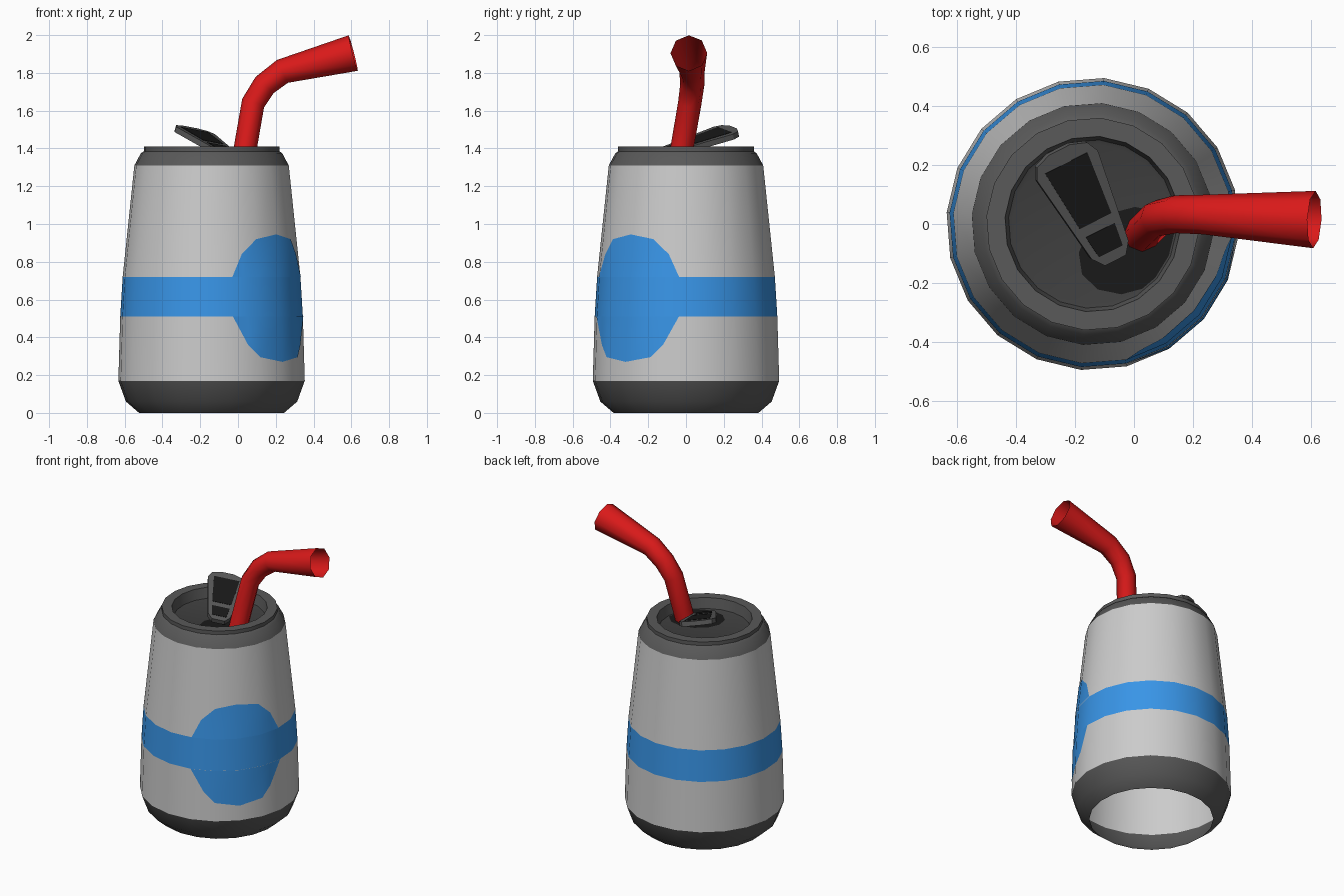
import bpy, bmesh
from math import sin, cos, radians, pi
from mathutils import Vector, Matrix

if "Cube" in bpy.data.objects:
    bpy.data.objects.remove(bpy.data.objects["Cube"])

SIDES, PHASE, CX = 20, radians(13.5), -0.14


def material(name, r, g, b):
    m = bpy.data.materials.new(name)
    m.diffuse_color = (r, g, b, 1)
    m.use_nodes = True
    m.node_tree.nodes["Principled BSDF"].inputs["Base Color"].default_value = m.diffuse_color
    return m


DARK = material("dark_metal", 0.1, 0.1, 0.1)
LID = material("lid_metal", 0.05, 0.05, 0.05)
BLACK = material("black", 0.01, 0.01, 0.01)
BLUE = material("blue", 0.04, 0.3, 0.8)
RED = material("red", 0.7, 0.01, 0.01)


def finish(name, bm, mat=None, angle=30, normals=True):
    if normals:
        bmesh.ops.recalc_face_normals(bm, faces=bm.faces)
    me = bpy.data.meshes.new(name)
    bm.to_mesh(me)
    bm.free()
    ob = bpy.data.objects.new(name, me)
    bpy.context.collection.objects.link(ob)
    if mat:
        me.materials.append(mat)
    bpy.ops.object.select_all(action='DESELECT')
    ob.select_set(True)
    bpy.context.view_layer.objects.active = ob
    bpy.ops.object.shade_smooth_by_angle(angle=radians(angle))
    return ob


def skin(bm, rings, closed=True):
    """Join consecutive point rings with quads."""
    vs = [[bm.verts.new(p) for p in ring] for ring in rings]
    n = len(vs[0])
    for a, b in zip(vs, vs[1:]):
        for i in range(n if closed else n - 1):
            j = (i + 1) % n
            bm.faces.new((a[i], a[j], b[j], b[i]))
    return vs


def circle(r, z):
    return [Vector((CX + r * cos(PHASE + 2 * pi * i / SIDES),
                    r * sin(PHASE + 2 * pi * i / SIDES), z)) for i in range(SIDES)]


def lathe(name, profile, mat=None, cap=False):
    bm = bmesh.new()
    vs = skin(bm, [circle(r, z) for r, z in profile])
    if cap:
        bm.faces.new(vs[-1])
    return finish(name, bm, mat, normals=False)


# Can shell, open underneath
WALL = [(0.495, 0.17), (0.485, 0.51), (0.472, 0.72), (0.41, 1.31)]
lathe("base", [(0.385, 0), (0.455, 0.06), WALL[0]], DARK)
lathe("lower_wall", WALL[:2])
lathe("blue_band", WALL[1:3], BLUE)
lathe("upper_wall", WALL[2:])
lathe("top_rim", [WALL[3], (0.375, 1.375), (0.36, 1.385), (0.36, 1.41),
                  (0.297, 1.41), (0.285, 1.34)], DARK)
lathe("lid", [(0.285, 1.34), (0.27, 1.335)], LID, cap=True)


# Round blue patch following the facets above and below the band
def on_wall(deg, z):
    (r0, z0), (r1, z1) = next((a, b) for a, b in zip(WALL, WALL[1:]) if a[1] <= z <= b[1])
    r = r0 + (r1 - r0) * (z - z0) / (z1 - z0)
    a = radians(deg - 40.5)
    off = (a - PHASE) % (2 * pi / SIDES) - pi / SIDES
    r = r * cos(pi / SIDES) / cos(off) + 0.002
    return (CX + r * cos(a), r * sin(a), z)


UPPER = [(-36, .721), (-29, .84), (-18, .92), (0, .945), (18, .92), (29, .84), (36, .721)]
LOWER = [(-36, .509), (-26, .36), (-18, .295), (0, .27), (18, .295), (26, .36), (36, .509)]
bm = bmesh.new()
skin(bm, [[on_wall(a, 0.72) for a, z in UPPER], [on_wall(a, z) for a, z in UPPER]], False)
skin(bm, [[on_wall(a, z) for a, z in LOWER], [on_wall(a, 0.51) for a, z in LOWER]], False)
finish("blue_patch", bm, BLUE, normals=False)

# Mouth opening on the lid, across the tab direction
bm = bmesh.new()
bmesh.ops.create_circle(bm, cap_ends=True, segments=12, radius=1)
bmesh.ops.transform(bm, verts=bm.verts, matrix=Matrix.Translation((-0.02, -0.09, 1.338))
                    @ Matrix.Rotation(radians(27), 4, 'Z') @ Matrix.Diagonal((0.175, 0.14, 1, 1)))
finish("mouth_opening", bm, BLACK)


# Pull tab: tapered plate rising away from the mouth, with two dark windows
def tab_piece(name, outline, lift, thick, mat):
    along, across = Vector((-0.45, 0.89, 0.3)), Vector((0.89, 0.45, -0.17))
    up = across.cross(along).normalized()
    origin = Vector((-0.08, -0.10, 1.365))
    bm = bmesh.new()
    pts = [origin + across * u + along * v + up * lift for u, v in outline]
    vs = skin(bm, [pts, [p + up * thick for p in pts]])
    for ring in vs:
        bm.faces.new(ring)
    return finish(name, bm, mat)


def mirrored(half):
    return half + [(-u, v) for u, v in reversed(half)]


tab_piece("pull_tab", mirrored([(0.04, -0.02), (0.07, 0.02), (0.115, 0.34), (0.095, 0.38),
                                (0.04, 0.40)]), 0, 0.03, DARK)
tab_piece("tab_small_window", mirrored([(0.045, 0.015), (0.055, 0.095)]), -0.002, 0.034, BLACK)
tab_piece("tab_large_window", mirrored([(0.06, 0.13), (0.08, 0.35)]), -0.002, 0.034, BLACK)

# Bent straw, flaring to an open tip
PATH = [(0.005, -0.055, 1.2), (0.04, -0.02, 1.41), (0.08, 0.02, 1.64), (0.14, 0.033, 1.735),
        (0.235, 0.032, 1.808), (0.61, 0.015, 1.905)]
RADII = [0.06, 0.061, 0.062, 0.064, 0.067, 0.097]
path = [Vector(p) for p in PATH]
rings = []
for i, (p, r) in enumerate(zip(path, RADII)):
    before = (p - path[i - 1]).normalized() if i else Vector()
    after = (path[i + 1] - p).normalized() if i + 1 < len(path) else Vector()
    t = (before + after).normalized()
    side = Vector((0, 1, 0)).cross(t).normalized()
    other = t.cross(side)
    rings.append([p + r * (side * cos(k * pi / 4) + other * sin(k * pi / 4)) for k in range(8)])
bm = bmesh.new()
skin(bm, rings)
finish("straw", bm, RED, angle=50, normals=False)
